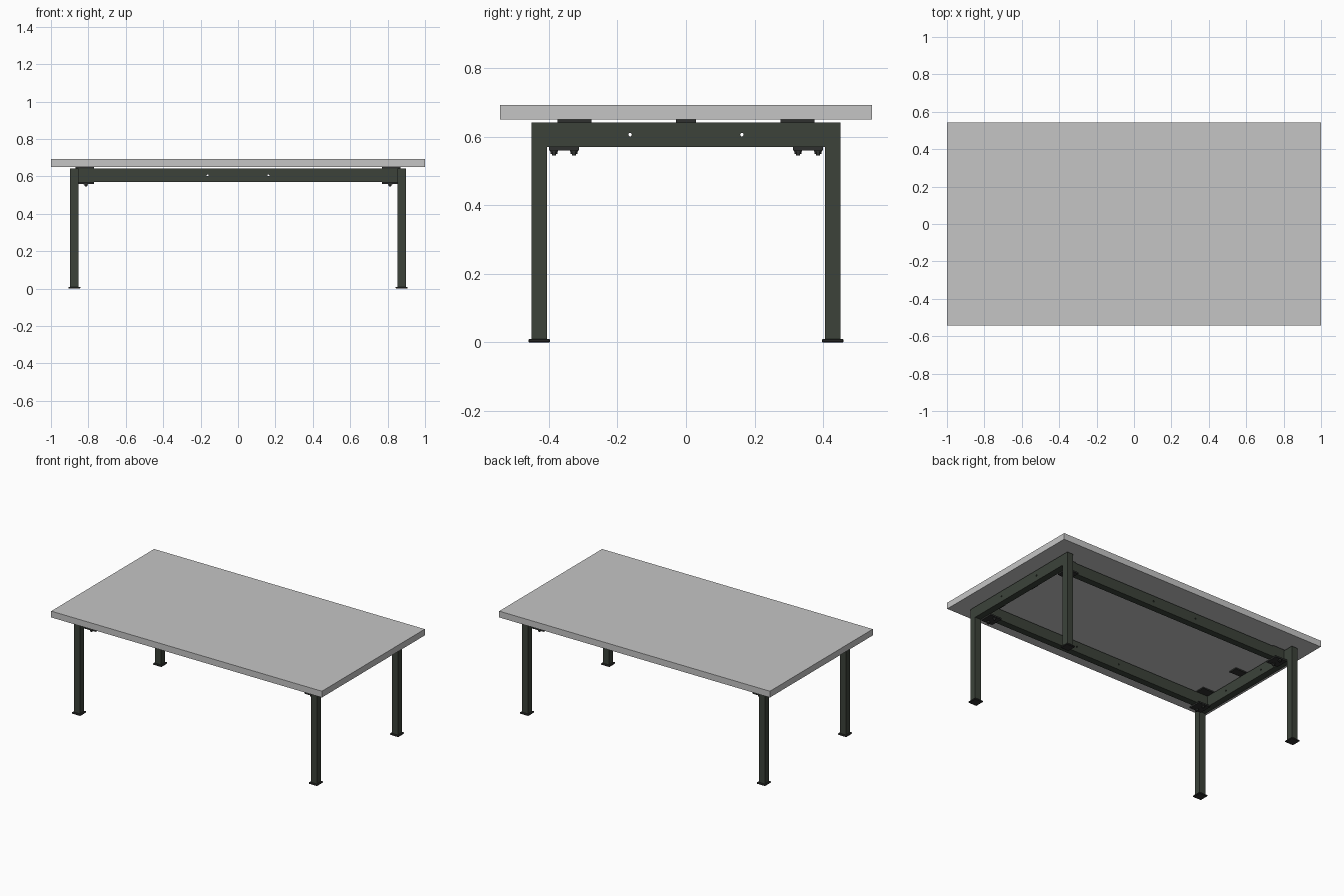
import bpy
import math
from mathutils import Vector

cube = bpy.data.objects.get("Cube")
if cube:
    bpy.data.objects.remove(cube, do_unlink=True)


def material(name, rgb):
    m = bpy.data.materials.new(name)
    m.use_nodes = True
    m.diffuse_color = (*rgb, 1)
    m.node_tree.nodes["Principled BSDF"].inputs["Base Color"].default_value = (*rgb, 1)
    return m


GREY = material("light_grey", (0.56, 0.56, 0.56))
GREEN = material("dark_green_steel", (0.045, 0.055, 0.042))
BLACK = material("black_hardware", (0.028, 0.03, 0.028))


def box(name, lo, hi, mat):
    lo, hi = Vector(lo), Vector(hi)
    bpy.ops.mesh.primitive_cube_add(size=1, location=(lo + hi) / 2)
    ob = bpy.context.object
    ob.name = name
    ob.scale = hi - lo
    bpy.ops.object.transform_apply(location=False, rotation=False, scale=True)
    ob.data.materials.append(mat)
    return ob


def cylinder(name, centre, radius, depth, mat=None, sides=16, rot=(0, 0, 0)):
    bpy.ops.mesh.primitive_cylinder_add(vertices=sides, radius=radius, depth=depth,
                                        location=centre, rotation=rot)
    ob = bpy.context.object
    ob.name = name
    if mat:
        ob.data.materials.append(mat)
        bpy.ops.object.shade_smooth_by_angle()
    return ob


def drill(ob, centre, rot):
    # small round hole straight through a rail
    cutter = cylinder("hole_cutter", centre, 0.005, 0.12, rot=rot)
    cutter.hide_render = True
    cutter.hide_set(True)
    mod = ob.modifiers.new("hole", "BOOLEAN")
    mod.object = cutter
    mod.solver = "EXACT"


LEG_X, LEG_Y, RAIL_Y = 0.875, 0.428, 0.356   # centre lines
HALF = 0.022                                 # half tube width
RAIL_LOW, RAIL_TOP = 0.57, 0.642
TOP_LOW, TOP_HIGH = 0.65, 0.692
HOLE, HOLE_Z = 0.163, 0.606

# table top
box("table_top", (-1, -0.543, TOP_LOW), (1, 0.543, TOP_HIGH), GREY)

# long rails, set in from the legs
for sy, side in ((-1, "front"), (1, "back")):
    rail = box(side + "_long_rail", (-LEG_X + HALF, sy * RAIL_Y - HALF, RAIL_LOW),
               (LEG_X - HALF, sy * RAIL_Y + HALF, RAIL_TOP), GREEN)
    for sx in (-1, 1):
        drill(rail, (sx * HOLE, sy * RAIL_Y, HOLE_Z), (math.pi / 2, 0, 0))

for sx, end in ((-1, "right"), (1, "left")):
    # end rail between the two legs of this end
    rail = box(end + "_end_rail", (sx * LEG_X - HALF, -LEG_Y + HALF, RAIL_LOW),
               (sx * LEG_X + HALF, LEG_Y - HALF, RAIL_TOP), GREEN)
    for sy in (-1, 1):
        drill(rail, (sx * LEG_X, sy * HOLE, HOLE_Z), (0, math.pi / 2, 0))

    # middle tab under the top
    tab_x = sx * 0.82
    box(end + "_middle_tab", (tab_x - 0.05, -0.029, RAIL_TOP),
        (tab_x + 0.05, 0.029, TOP_LOW), BLACK)

    for sy, side in ((-1, "front"), (1, "back")):
        name = end + "_" + side
        x, y = sx * LEG_X, sy * LEG_Y

        # leg and foot
        box(name + "_leg", (x - HALF, y - HALF, 0.01), (x + HALF, y + HALF, RAIL_TOP), GREEN)
        foot = box(name + "_foot", (x - 0.032, y - 0.032, 0), (x + 0.032, y + 0.032, 0.01), BLACK)
        bevel = foot.modifiers.new("soft_edges", "BEVEL")
        bevel.width = 0.003

        # corner tab under the top
        ty = sy * 0.325
        box(name + "_corner_tab", (tab_x - 0.05, ty - 0.05, RAIL_TOP),
            (tab_x + 0.05, ty + 0.05, TOP_LOW), BLACK)

        # clamp plate below the rail joint, with a bolt on each side of the rail
        bx, by = sx * 0.813, sy * RAIL_Y
        box(name + "_clamp_plate", (bx - 0.043, by - 0.044, 0.56),
            (bx + 0.043, by + 0.044, RAIL_LOW), BLACK)
        for k in (-1, 1):
            spot = by + k * 0.029
            cylinder(name + "_washer", (bx, spot, 0.5585), 0.012, 0.003, BLACK)
            cylinder(name + "_nut", (bx, spot, 0.5535), 0.010, 0.007, BLACK, sides=6)
            cylinder(name + "_bolt_end", (bx, spot, 0.5475), 0.006, 0.005, BLACK)
